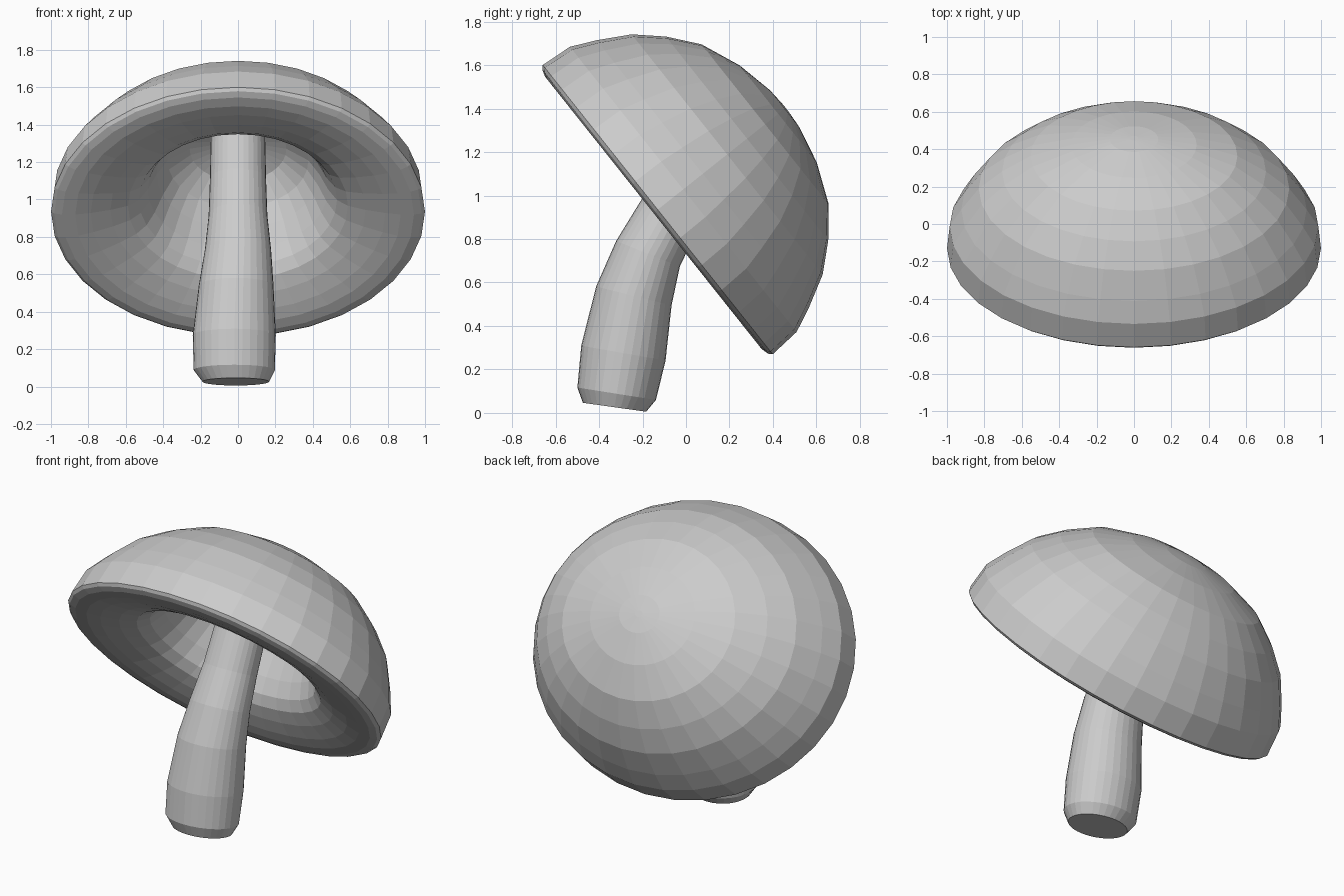
import bpy, bmesh, math
from mathutils import Matrix, Vector

if "Cube" in bpy.data.objects:
    bpy.data.objects.remove(bpy.data.objects["Cube"])

SIDES = 32


def loft(name, rings, close_start, close_end):
    """Skin elliptical rings given as (centre, rx, ry, tilt about x); flat faces."""
    bm = bmesh.new()
    loops = []
    for centre, rx, ry, tilt in rings:
        rot = Matrix.Rotation(tilt, 3, 'X')
        loop = []
        for i in range(SIDES):
            a = 2 * math.pi * i / SIDES
            p = rot @ Vector((rx * math.cos(a), ry * math.sin(a), 0))
            loop.append(bm.verts.new(Vector(centre) + p))
        loops.append(loop)
    for a, b in zip(loops, loops[1:]):
        for i in range(SIDES):
            j = (i + 1) % SIDES
            bm.faces.new((a[i], a[j], b[j], b[i]))
    if close_start:
        bm.faces.new(loops[0][::-1])
    if close_end:
        bm.faces.new(loops[-1])
    bmesh.ops.recalc_face_normals(bm, faces=bm.faces)
    mesh = bpy.data.meshes.new(name)
    bm.to_mesh(mesh)
    bm.free()
    obj = bpy.data.objects.new(name, mesh)
    bpy.context.collection.objects.link(obj)
    return obj


# Cap: one closed profile (radius, height) from the crown, over the lip, into the hollow
cap_profile = [
    (0.02, 0.752), (0.11, 0.746), (0.285, 0.708), (0.47, 0.631), (0.60, 0.525),
    (0.706, 0.408), (0.785, 0.265), (0.838, 0.15), (0.85, 0.0),
    (0.835, -0.015), (0.80, -0.025), (0.74, -0.025), (0.67, -0.012),
    (0.58, 0.015), (0.50, 0.05), (0.45, 0.10), (0.41, 0.19),
    (0.37, 0.32), (0.32, 0.44), (0.22, 0.54), (0.10, 0.575), (0.01, 0.58),
]
TILT = -math.radians(51.5)
axis = Matrix.Rotation(TILT, 3, 'X') @ Vector((0, 0, 1))
rim_centre = Vector((0, -0.13, 0.935))
loft("mushroom_cap",
     [(rim_centre + axis * h, r * 1.176, r, TILT) for r, h in cap_profile],
     True, True)

# Stem: bent, tapering tube; (x, y, z, rx, ry, lean in degrees)
stem_path = [
    (-0.012, -0.329, 0.026, 0.178, 0.147, 8),
    (-0.02, -0.319, 0.088, 0.217, 0.183, 9),
    (-0.02, -0.288, 0.275, 0.222, 0.197, 10),
    (-0.01, -0.240, 0.538, 0.200, 0.179, 14),
    (0.0, -0.175, 0.732, 0.177, 0.158, 22),
    (0.0, -0.075, 0.915, 0.157, 0.146, 26),
    (0.0, 0.02, 1.11, 0.15, 0.14, 24),
    (0.0, 0.11, 1.34, 0.145, 0.14, 22),
    (0.0, 0.16, 1.46, 0.145, 0.14, 22),
]
loft("mushroom_stem",
     [((x, y, z), rx, ry, -math.radians(lean)) for x, y, z, rx, ry, lean in stem_path],
     True, True)
